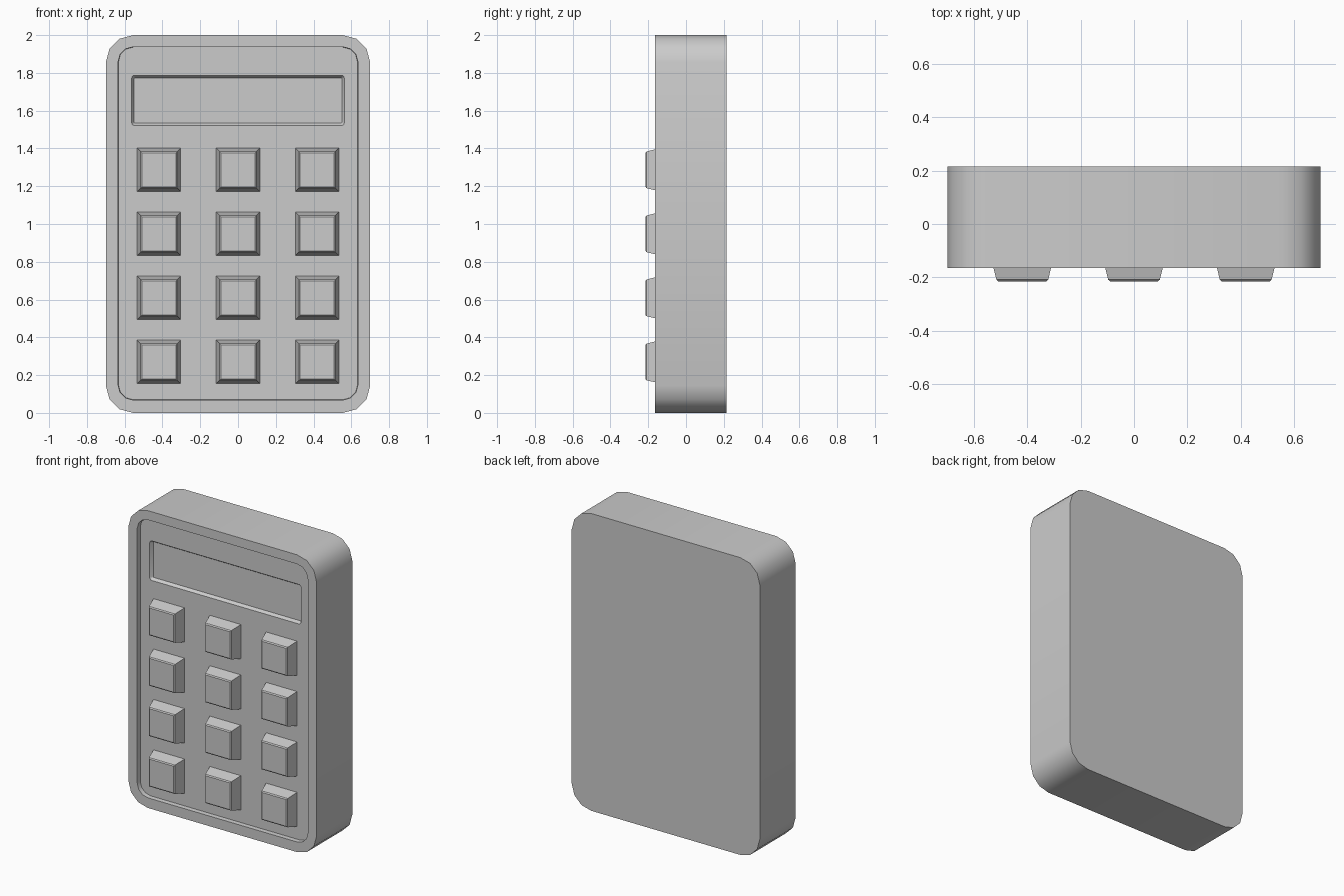
import bpy, bmesh
from math import sin, cos, pi

if "Cube" in bpy.data.objects:
    bpy.data.objects.remove(bpy.data.objects["Cube"])


def outline(cx, cz, hw, hh, r, seg, y):
    """Rounded rectangle in the XZ plane at depth y (seg=0 gives sharp corners)."""
    pts = []
    for k, (sx, sz) in enumerate([(1, 1), (-1, 1), (-1, -1), (1, -1)]):
        for i in range(seg + 1):
            a = k * pi / 2 + (i / seg * pi / 2 if seg else 0)
            px = cx + sx * (hw - r) + r * cos(a) if seg else cx + sx * hw
            pz = cz + sz * (hh - r) + r * sin(a) if seg else cz + sz * hh
            pts.append((px, y, pz))
    return pts


def loft(name, loops):
    """Skin matching loops in order and cap both ends."""
    bm = bmesh.new()
    rings = [[bm.verts.new(p) for p in loop] for loop in loops]
    n = len(rings[0])
    for a, b in zip(rings, rings[1:]):
        for i in range(n):
            j = (i + 1) % n
            bm.faces.new((a[i], a[j], b[j], b[i]))
    bm.faces.new(rings[0])
    bm.faces.new(rings[-1])
    bmesh.ops.recalc_face_normals(bm, faces=bm.faces)
    mesh = bpy.data.meshes.new(name)
    bm.to_mesh(mesh)
    bm.free()
    obj = bpy.data.objects.new(name, mesh)
    bpy.context.collection.objects.link(obj)
    return obj


RIM, PANEL, BACK, TIP = -0.165, -0.135, 0.215, -0.215

# Case: back, outer shell, raised rim, recessed panel, sunken display
case = loft("case", [
    outline(0, 1.0, 0.70, 1.0, 0.145, 3, BACK),
    outline(0, 1.0, 0.70, 1.0, 0.145, 3, RIM),
    outline(0, 1.003, 0.635, 0.935, 0.08, 3, RIM),
    outline(0, 1.003, 0.633, 0.933, 0.078, 3, PANEL),
    outline(0, 1.654, 0.563, 0.133, 0.016, 3, PANEL),
    outline(0, 1.654, 0.55, 0.12, 0.006, 3, PANEL + 0.02),
])
bpy.context.view_layer.objects.active = case
case.select_set(True)
bpy.ops.object.shade_smooth_by_angle(angle=0.7)

# Keys: 4 rows by 3 columns of tapered blocks with a small edge bevel
for row in range(4):
    for col in range(3):
        x, z = (col - 1) * 0.419, 0.27 + row * 0.339
        loft(f"key_{row + 1}_{col + 1}", [
            outline(x, z, h, h, 0, 0, y)
            for h, y in [(0.116, PANEL + 0.003), (0.097, TIP + 0.006), (0.09, TIP)]
        ])
